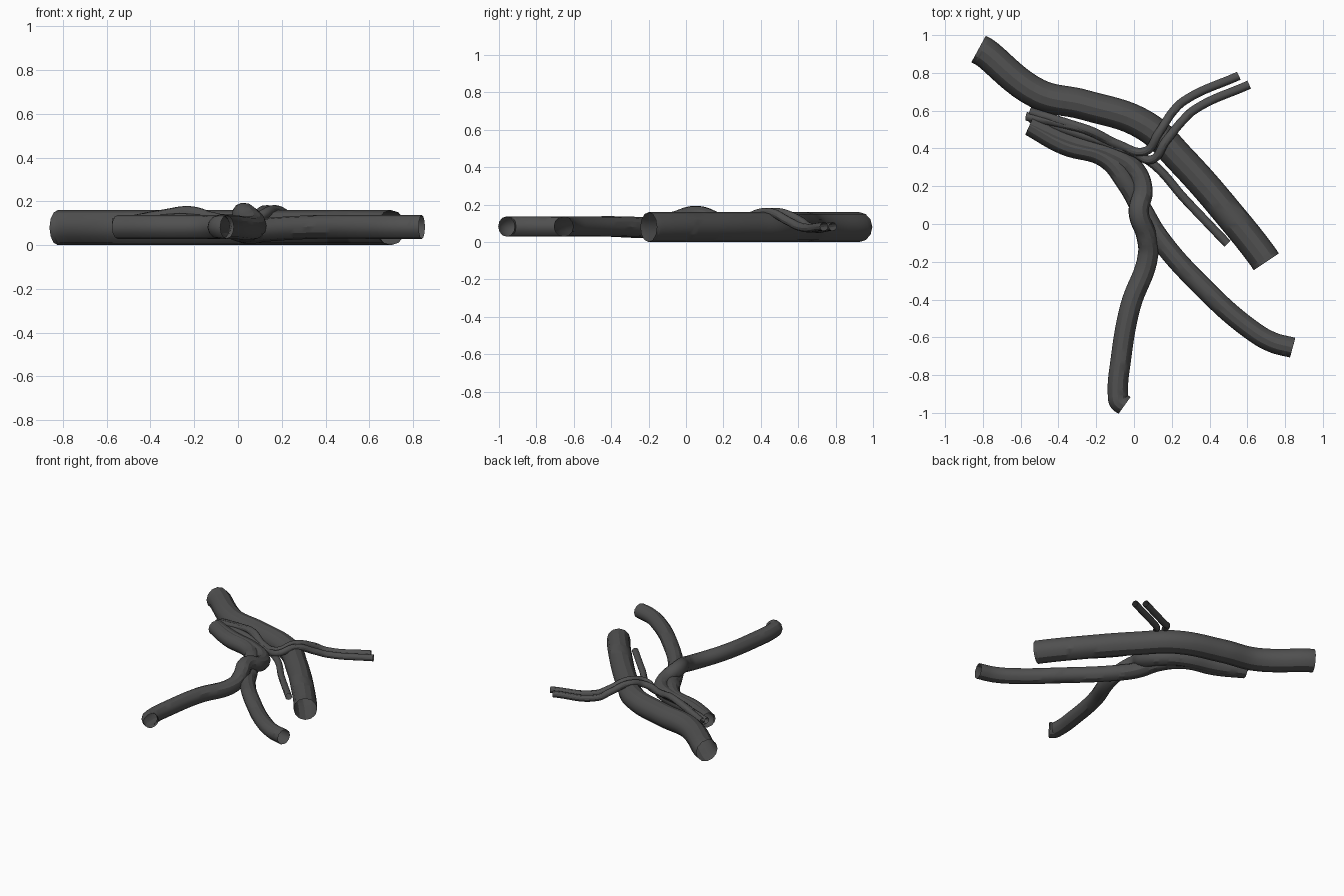
import bpy

cube = bpy.data.objects.get("Cube")
if cube:
    bpy.data.objects.remove(cube, do_unlink=True)

# Single dark grey rubber
rubber = bpy.data.materials.new("dark grey rubber")
rubber.use_nodes = True
grey = (0.08, 0.08, 0.08, 1)
rubber.diffuse_color = grey
bsdf = next(n for n in rubber.node_tree.nodes if n.type == 'BSDF_PRINCIPLED')
bsdf.inputs["Base Color"].default_value = grey
bsdf.inputs["Roughness"].default_value = 0.6


def cable(name, radius, path):
    """Open-ended tube swept along a smooth path."""
    curve = bpy.data.curves.new(name, 'CURVE')
    curve.dimensions = '3D'
    curve.bevel_depth = radius
    curve.bevel_resolution = 4
    curve.resolution_u = 8
    curve.use_fill_caps = False
    spline = curve.splines.new('BEZIER')
    spline.bezier_points.add(len(path) - 1)
    for point, co in zip(spline.bezier_points, path):
        point.co = co
        point.handle_left_type = point.handle_right_type = 'AUTO'
    curve.materials.append(rubber)
    obj = bpy.data.objects.new(name, curve)
    bpy.context.collection.objects.link(obj)
    bpy.ops.object.select_all(action='DESELECT')
    obj.select_set(True)
    bpy.context.view_layer.objects.active = obj
    bpy.ops.object.convert(target='MESH')
    bpy.ops.object.shade_smooth_by_angle()


# Thick main cable lying flat
T = 0.08
cable("thick_cable", T, [
    (-0.823, 0.926, T), (-0.79, 0.908, T), (-0.51, 0.69, T), (-0.26, 0.63, T),
    (0.06, 0.52, T), (0.25, 0.34, T), (0.53, 0.02, T), (0.68, -0.17, T),
    (0.7, -0.2, T)])

# Two medium cables that twist round each other in the middle
M = 0.083
cable("medium_cable_front", 0.054, [
    (-0.55, 0.53, M), (-0.35, 0.44, M), (-0.12, 0.37, M), (0.0, 0.29, M),
    (0.045, 0.18, 0.1), (0.025, 0.06, 0.14), (0.065, -0.06, 0.11),
    (0.075, -0.16, M), (-0.02, -0.44, M), (-0.07, -0.72, M),
    (-0.085, -0.9, M), (-0.078, -0.94, M), (-0.05, -0.96, M)])
cable("medium_cable_side", 0.054, [
    (-0.55, 0.52, M), (-0.37, 0.42, M), (-0.15, 0.35, M), (-0.04, 0.22, M),
    (0.04, 0.08, 0.06), (0.13, -0.07, 0.07), (0.36, -0.33, M),
    (0.62, -0.56, M), (0.73, -0.625, M), (0.84, -0.655, M)])

# Thin leads: two cross over the thick cable, one runs alongside it
thin = 0.023
cable("thin_lead_upper", thin, [
    (0.555, 0.785, M), (0.27, 0.655, M), (0.21, 0.6, 0.12), (0.13, 0.48, 0.16),
    (0.06, 0.385, 0.13), (-0.08, 0.42, 0.12), (-0.22, 0.49, 0.155),
    (-0.34, 0.53, 0.14), (-0.55, 0.595, 0.1)])
cable("thin_lead_lower", thin, [
    (0.61, 0.738, M), (0.32, 0.605, M), (0.26, 0.55, 0.11), (0.17, 0.44, 0.16),
    (0.09, 0.34, 0.13), (0.0, 0.38, 0.11), (-0.13, 0.44, 0.13),
    (-0.26, 0.5, 0.15), (-0.38, 0.53, 0.13), (-0.57, 0.57, 0.1)])
cable("thin_lead_alongside", thin, [
    (-0.55, 0.56, M), (-0.3, 0.48, 0.12), (-0.1, 0.41, 0.11), (0.07, 0.34, 0.1),
    (0.28, 0.12, M), (0.495, -0.105, M)])
